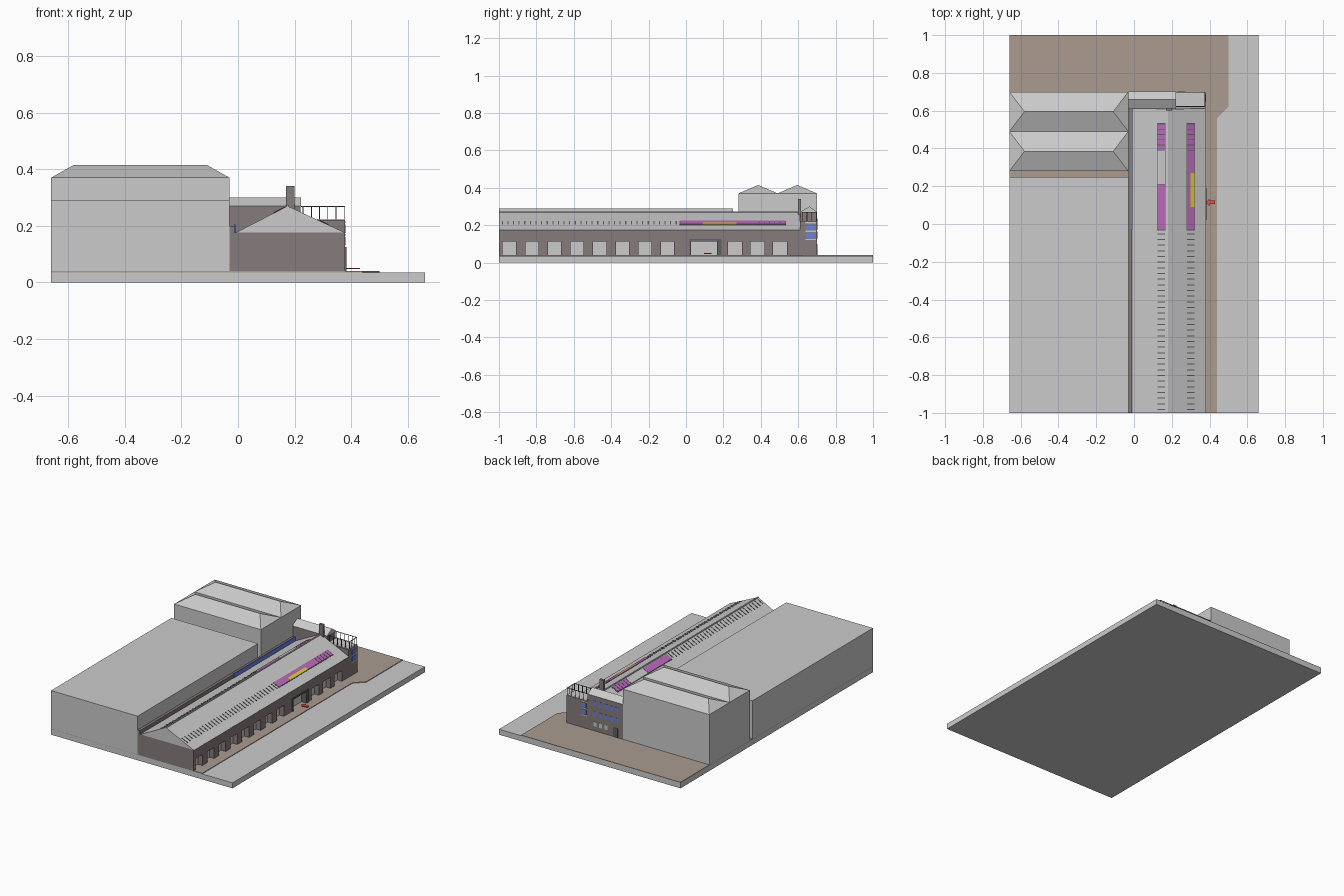
import bpy, bmesh, math
from mathutils import Matrix

if "Cube" in bpy.data.objects:
    bpy.data.objects.remove(bpy.data.objects["Cube"])


def mat(name, r, g, b):
    m = bpy.data.materials.new(name)
    m.diffuse_color = (r, g, b, 1)
    m.use_nodes = True
    m.node_tree.nodes["Principled BSDF"].inputs["Base Color"].default_value = m.diffuse_color
    return m


BRICK = mat("brick", 0.24, 0.20, 0.20)
PAVING = mat("paving", 0.40, 0.33, 0.28)
ROAD = mat("road", 0.80, 0.79, 0.78)
DARK = mat("dark_metal", 0.12, 0.12, 0.12)
BLUE = mat("blue_glass", 0.15, 0.22, 0.75)
PURPLE = mat("purple_glass", 0.50, 0.15, 0.50)
YELLOW = mat("yellow_glass", 0.75, 0.65, 0.05)
RED = mat("red_marker", 0.80, 0.08, 0.06)


def finish(name, bm, m):
    bmesh.ops.recalc_face_normals(bm, faces=bm.faces)
    me = bpy.data.meshes.new(name)
    bm.to_mesh(me)
    bm.free()
    ob = bpy.data.objects.new(name, me)
    bpy.context.collection.objects.link(ob)
    if m:
        me.materials.append(m)
    return ob


def boxes(name, spans, m=None):
    """Boxes given as (x0, x1, y0, y1, z0, z1), joined in one object."""
    bm = bmesh.new()
    for x0, x1, y0, y1, z0, z1 in spans:
        mx = Matrix.Translation(((x0 + x1) / 2, (y0 + y1) / 2, (z0 + z1) / 2))
        bmesh.ops.create_cube(bm, size=1, matrix=mx @ Matrix.Diagonal((x1 - x0, y1 - y0, z1 - z0, 1)))
    return finish(name, bm, m)


def prism(name, axis, profile, a, b, m=None):
    """Profile extruded from a to b along axis: x takes (y,z), y takes (x,z), z takes (x,y)."""
    def put(p, t):
        return {"x": (t, p[0], p[1]), "y": (p[0], t, p[1]), "z": (p[0], p[1], t)}[axis]
    bm = bmesh.new()
    f = bm.faces.new([bm.verts.new(put(p, a)) for p in profile])
    ext = bmesh.ops.extrude_face_region(bm, geom=[f])
    for v in [g for g in ext["geom"] if isinstance(g, bmesh.types.BMVert)]:
        v.co["xyz".index(axis)] = b
    # keep the starting cap so the solid is closed
    if not f.is_valid:
        bm.faces.new([v for v in bm.verts if abs(v.co["xyz".index(axis)] - a) < 1e-6])
    return finish(name, bm, m)


# Ground: road slab with raised pavement
boxes("road_slab", [(-0.66, 0.66, -1, 1, 0, 0.036)], ROAD)
prism("pavement", "z", [(-0.66, -1), (0.44, -1), (0.44, 0.56), (0.50, 0.62), (0.50, 1), (-0.66, 1)],
      0.035, 0.04, PAVING)

# Neighbouring blocks on the left
boxes("long_block", [(-0.66, -0.03, -1, 0.25, 0.038, 0.29)])
boxes("tall_block", [(-0.66, -0.03, 0.28, 0.70, 0.038, 0.37)])


def hip_roof(name, y0, y1):
    x0, x1, ym = -0.66, -0.03, (y0 + y1) / 2
    bm = bmesh.new()
    v = [bm.verts.new(c) for c in ((x0, y0, 0.37), (x1, y0, 0.37), (x1, y1, 0.37), (x0, y1, 0.37),
                                   (x0 + 0.08, ym, 0.415), (x1 - 0.08, ym, 0.415))]
    for ids in ((0, 1, 5, 4), (1, 2, 5), (2, 3, 4, 5), (3, 0, 4), (3, 2, 1, 0)):
        bm.faces.new([v[i] for i in ids])
    finish(name, bm, None)


hip_roof("hip_roof_front", 0.28, 0.49)
hip_roof("hip_roof_back", 0.49, 0.70)

# Long shed: core, recessed bays, piers and header on the street side
boxes("shed_core", [(-0.03, 0.34, -1, 0.61, 0.038, 0.176)], BRICK)
boxes("bay_panels", [(0.335, 0.345, -0.99, 0.60, 0.04, 0.125)])
bays = [(-0.98 + 0.121 * i, -0.91 + 0.121 * i) for i in range(8)]
bays += [(0.02, 0.175), (0.225, 0.30), (0.345, 0.42), (0.465, 0.54)]
edges = [-1] + [e for bay in bays for e in bay] + [0.61]
boxes("street_piers", [(0.34, 0.378, edges[i], edges[i + 1], 0.038, 0.113)
                       for i in range(0, len(edges), 2)], BRICK)
boxes("street_header", [(0.34, 0.378, -1, 0.61, 0.112, 0.176)], BRICK)
prism("shed_roof", "y", [(-0.01, 0.175), (0.38, 0.175), (0.175, 0.27)], -1, 0.61)
boxes("ridge_cap", [(0.171, 0.179, -1, 0.60, 0.267, 0.273)])
boxes("side_parapet", [(-0.03, -0.012, -1, 0.61, 0.17, 0.20)], BRICK)
boxes("side_glazing", [(-0.014, -0.008, -0.03, 0.61, 0.17, 0.204)], BLUE)

# Main entrance: frame and open door leaf
boxes("entrance_frame", [(0.345, 0.383, 0.02, 0.028, 0.04, 0.125), (0.345, 0.383, 0.167, 0.19, 0.04, 0.125),
                         (0.345, 0.383, 0.02, 0.19, 0.117, 0.125)], DARK)


# Skylights: slope-following strips, given by x range and y range
def roof_z(x):
    side = (0.38 - 0.175) if x > 0.175 else (0.175 + 0.01)
    return 0.27 - 0.095 * abs(x - 0.175) / side


def slope_strips(name, x0, x1, spans, m, lift=0.003):
    bm = bmesh.new()
    for y0, y1 in spans:
        v = [[bm.verts.new((x, y, roof_z(x) + dz)) for x, y in ((x0, y0), (x1, y0), (x1, y1), (x0, y1))]
             for dz in (-0.002, lift)]
        bm.faces.new(v[0][::-1])
        bm.faces.new(v[1])
        for i in range(4):
            j = (i + 1) % 4
            bm.faces.new((v[0][i], v[0][j], v[1][j], v[1][i]))
    finish(name, bm, m)


panes = [(0.392 + 0.028 * i, 0.416 + 0.028 * i) for i in range(5)]
ribs = [(-0.985 + 0.03 * i, -0.979 + 0.03 * i) for i in range(32)]
for side, x0, x1 in (("left", 0.125, 0.165), ("right", 0.28, 0.32)):
    slope_strips(side + "_skylight_frame", x0 - 0.002, x1 + 0.002, [(-0.035, 0.535)], DARK, 0.001)
    slope_strips(side + "_roof_ribs", x0, x1, ribs, DARK, 0.002)
slope_strips("left_skylight", 0.125, 0.165, [(-0.03, 0.21)] + panes, PURPLE)
slope_strips("left_skylight_plain", 0.125, 0.165, [(0.213, 0.388)], None)
slope_strips("right_skylight", 0.28, 0.32, [(-0.03, 0.09), (0.27, 0.388)] + panes, PURPLE)
slope_strips("right_skylight_upper", 0.28, 0.30, [(0.09, 0.27)], PURPLE)
slope_strips("right_skylight_lower", 0.30, 0.32, [(0.09, 0.27)], YELLOW)

# Rear house with gable roof, terrace wing and chimney
boxes("rear_house", [(-0.03, 0.22, 0.612, 0.70, 0.038, 0.27)], BRICK)
prism("rear_house_roof", "x", [(0.608, 0.27), (0.702, 0.27), (0.66, 0.30)], -0.03, 0.222)
boxes("terrace_wing", [(0.22, 0.378, 0.61, 0.70, 0.038, 0.22)], BRICK)
boxes("terrace_floor", [(0.222, 0.376, 0.618, 0.698, 0.218, 0.222)])
boxes("chimney", [(0.17, 0.20, 0.60, 0.615, 0.22, 0.34)], BRICK)

# Terrace railing: posts and top rail
posts = [(0.23 + 0.029 * i, y) for i in range(6) for y in (0.622, 0.697)] + [(0.375, 0.647), (0.375, 0.672)]
t = 0.0015
boxes("terrace_railing", [(x - t, x + t, y - t, y + t, 0.22, 0.27) for x, y in posts] +
      [(0.222, 0.377, y - t, y + t, 0.267, 0.27) for y in (0.622, 0.697)] +
      [(0.3735, 0.3765, 0.622, 0.697, 0.267, 0.27)], DARK)

# Rear windows and door
cols = [0.0 + 0.04 * i for i in range(5)]
boxes("rear_windows", [(x, x + 0.022, 0.695, 0.702, z, z + 0.032) for x in cols for z in (0.135, 0.205)], BLUE)
boxes("rear_ground_windows", [(x, x + 0.022, 0.695, 0.702, 0.07, 0.10) for x in cols[2:]])
boxes("rear_door", [(0.005, 0.04, 0.695, 0.702, 0.04, 0.10)], DARK)

# Tall glazed bays at the corner of the wing
levels = (0.13, 0.175)
boxes("corner_windows", [(0.372, 0.380, 0.645, 0.688, z, z + 0.03) for z in levels] +
      [(0.235, 0.268, 0.695, 0.702, z, z + 0.03) for z in levels], BLUE)
boxes("corner_window_frames", [(0.372, 0.379, 0.638, 0.694, z, z + 0.006) for z in (0.12, 0.165, 0.21)] +
      [(0.23, 0.273, 0.695, 0.7015, z, z + 0.006) for z in (0.12, 0.165, 0.21)])

# Entrance arrow on the pavement
prism("entrance_arrow", "z", [(0.38, 0.115), (0.40, 0.095), (0.40, 0.105), (0.43, 0.105), (0.43, 0.125),
                              (0.40, 0.125), (0.40, 0.135)], 0.047, 0.052, RED)
